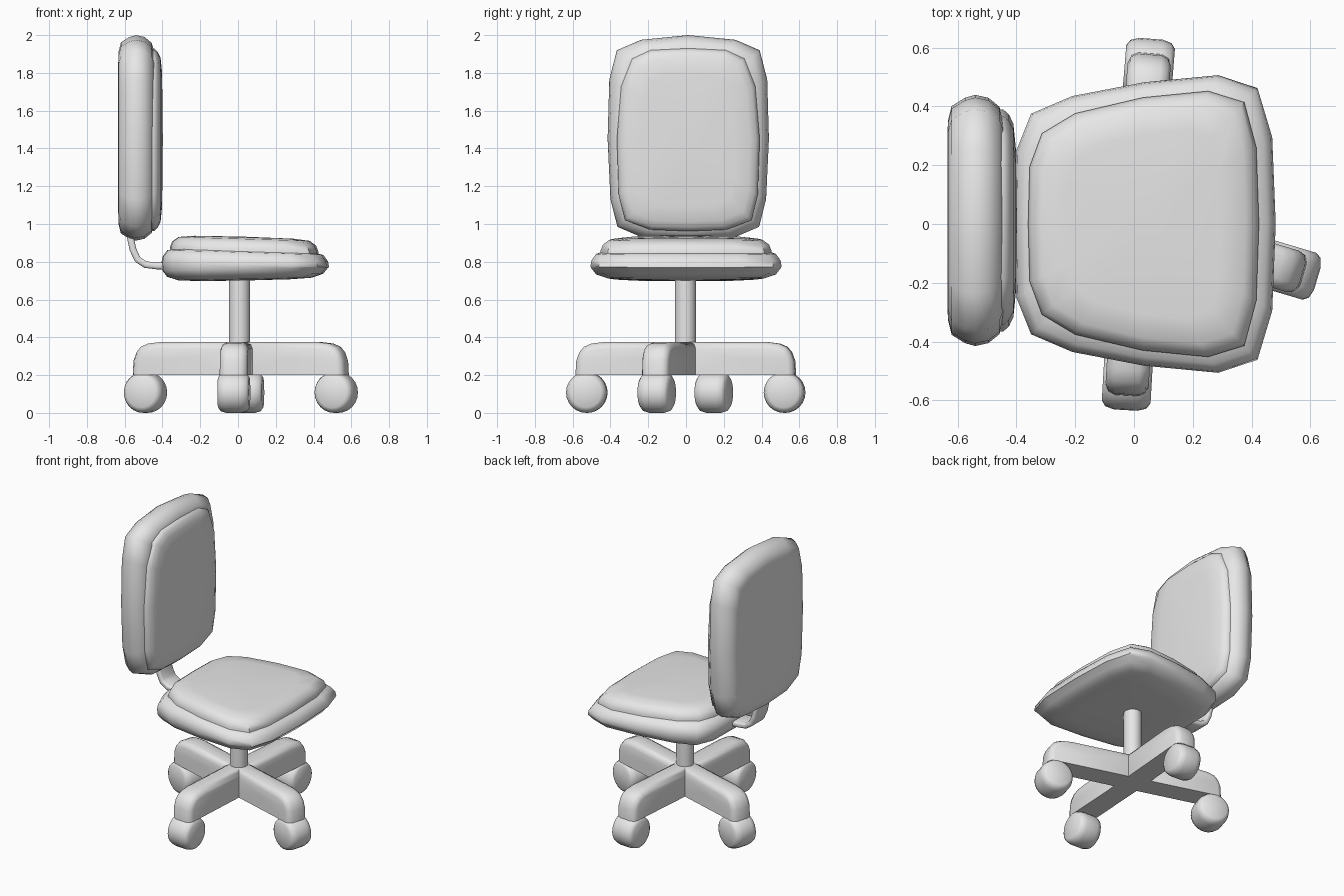
import bpy, bmesh, math

if "Cube" in bpy.data.objects:
    bpy.data.objects.remove(bpy.data.objects["Cube"])

grey = bpy.data.materials.new("plain grey")
grey.diffuse_color = (0.8, 0.8, 0.8, 1)
grey.use_nodes = True
grey.node_tree.nodes["Principled BSDF"].inputs["Base Color"].default_value = grey.diffuse_color


def finish(name, bm, angle=50):
    bmesh.ops.recalc_face_normals(bm, faces=bm.faces)
    me = bpy.data.meshes.new(name)
    bm.to_mesh(me)
    bm.free()
    me.materials.append(grey)
    me.shade_smooth()
    me.set_sharp_from_angle(angle=math.radians(angle))
    ob = bpy.data.objects.new(name, me)
    bpy.context.collection.objects.link(ob)
    return ob


def mirror(half):
    """Close a half outline by reflecting it across v = 0."""
    return half + [(u, -v) for u, v in half[-2:0:-1]]


def loft(name, outline, rings, place, ends, angle=50):
    """Stack inset copies of an outline; rings are (inset, height)."""
    us, vs = [p[0] for p in outline], [p[1] for p in outline]
    cu, cv = (max(us) + min(us)) / 2, (max(vs) + min(vs)) / 2
    hu, hv = max(us) - cu, max(vs) - cv
    bm = bmesh.new()
    loops = [[bm.verts.new(place(cu + (u - cu) * (1 - d / hu),
                                 cv + (v - cv) * (1 - d / hv), w))
              for u, v in outline] for d, w in rings]
    n = len(outline)
    for a, b in zip(loops, loops[1:]):
        for i in range(n):
            j = (i + 1) % n
            bm.faces.new((a[i], a[j], b[j], b[i]))
    for loop, w in ((loops[0], ends[0]), (loops[-1], ends[1])):
        c = bm.verts.new(place(cu, cv, w))
        for i in range(n):
            bm.faces.new((loop[i], loop[(i + 1) % n], c))
    return finish(name, bm, angle)


# Seat: shell and cushion, tapering to the rear and sloping slightly
def seat_place(u, v, w):
    return (u, v, w + u * (-0.03 if w > 0.78 else 0.02))


seat_half = [(-.405, 0), (-.40, .25), (-.35, .375), (-.21, .435), (.035, .482),
             (.286, .506), (.42, .462), (.47, .295), (.482, 0)]
loft("seat_shell", mirror(seat_half),
     [(.2, .702), (.09, .708), (.03, .728), (.005, .76), (0, .785), (.005, .815),
      (.03, .85), (.09, .862)], seat_place, (.70, .862))

cushion_half = [(-.36, 0), (-.355, .195), (-.313, .308), (-.2, .376), (.03, .43),
                (.252, .452), (.375, .414), (.416, .26), (.425, 0)]
loft("seat_cushion", mirror(cushion_half),
     [(0, .80), (0, .868), (.012, .898), (.045, .922), (.13, .931)],
     seat_place, (.80, .934))


# Backrest: outline given as (z, y)
def back_place(u, v, w):
    return (w, v + 0.012, u)


back_half = [(.912, 0), (.925, .235), (.985, .375), (1.13, .412), (1.45, .427),
             (1.765, .418), (1.92, .378), (1.975, .25), (2.0, 0)]
loft("back_shell", mirror(back_half),
     [(.2, -.635), (.09, -.633), (.038, -.62), (.01, -.575), (0, -.54),
      (.01, -.495), (.04, -.458), (.08, -.445)], back_place, (-.635, -.445))

pad_half = [(.962, 0), (.97, .2), (1.02, .335), (1.155, .368), (1.45, .378),
            (1.73, .355), (1.875, .297), (1.92, .2), (1.93, 0)]
loft("back_cushion", mirror(pad_half),
     [(0, -.48), (0, -.445), (.018, -.425), (.05, -.41), (.13, -.402)],
     back_place, (-.48, -.398))

# Curved strip joining the backrest to the seat
path = [(-.575, 1.0), (-.57, .93), (-.556, .865), (-.532, .812), (-.49, .785),
        (-.43, .778), (-.33, .778)]
bm = bmesh.new()
rows = [[bm.verts.new((x, y, z)) for y in (-.07, .07)] for x, z in path]
for a, b in zip(rows, rows[1:]):
    bm.faces.new((a[0], a[1], b[1], b[0]))
arm = finish("back_support", bm)
thick = arm.modifiers.new("thickness", 'SOLIDIFY')
thick.thickness = 0.036
thick.offset = 0
soft = arm.modifiers.new("rounding", 'BEVEL')
soft.width = 0.012
soft.segments = 2

# Column
CX, CY = 0.008, -0.003
circle = [(math.cos(i * math.tau / 24), math.sin(i * math.tau / 24)) for i in range(24)]
loft("column", [(.056 * c, .056 * s) for c, s in circle], [(0, .21), (0, .76)],
     lambda u, v, w: (CX + u, CY + v, w), (.21, .76))

# Four legs, each with a caster wheel
wheels = {"right": (.52, -.155), "left": (-.49, .147),
          "rear": (.05, .522), "front": (-.022, -.525)}
for side, (wx, wy) in wheels.items():
    ang = math.atan2(wy - CY, wx - CX)
    reach = math.hypot(wx - CX, wy - CY)
    dx, dy = math.cos(ang), math.sin(ang)

    def leg_place(u, v, w):
        z = .2 if v < .24 else v
        return (CX + u * dx - w * dy, CY + u * dy + w * dx, z)

    e = reach + .058
    profile = [(-.02, .2), (e, .2), (e - .004, .275), (e - .02, .32), (e - .045, .35),
               (e - .085, .367), (e - .15, .375), (-.02, .375)]
    loft(side + "_leg", profile,
         [(.035, -.0735), (.012, -.064), (0, -.04), (0, .04), (.012, .064), (.035, .0735)],
         leg_place, (-.0735, .0735))

    def wheel_place(u, v, w):
        return (wx + u * dx - w * dy, wy + u * dy + w * dx, .108 + v)

    loft(side + "_wheel", [(.108 * c, .108 * s) for c, s in circle],
         [(.028, -.083), (.009, -.07), (0, -.04), (0, .04), (.009, .07), (.028, .083)],
         wheel_place, (-.083, .083))
